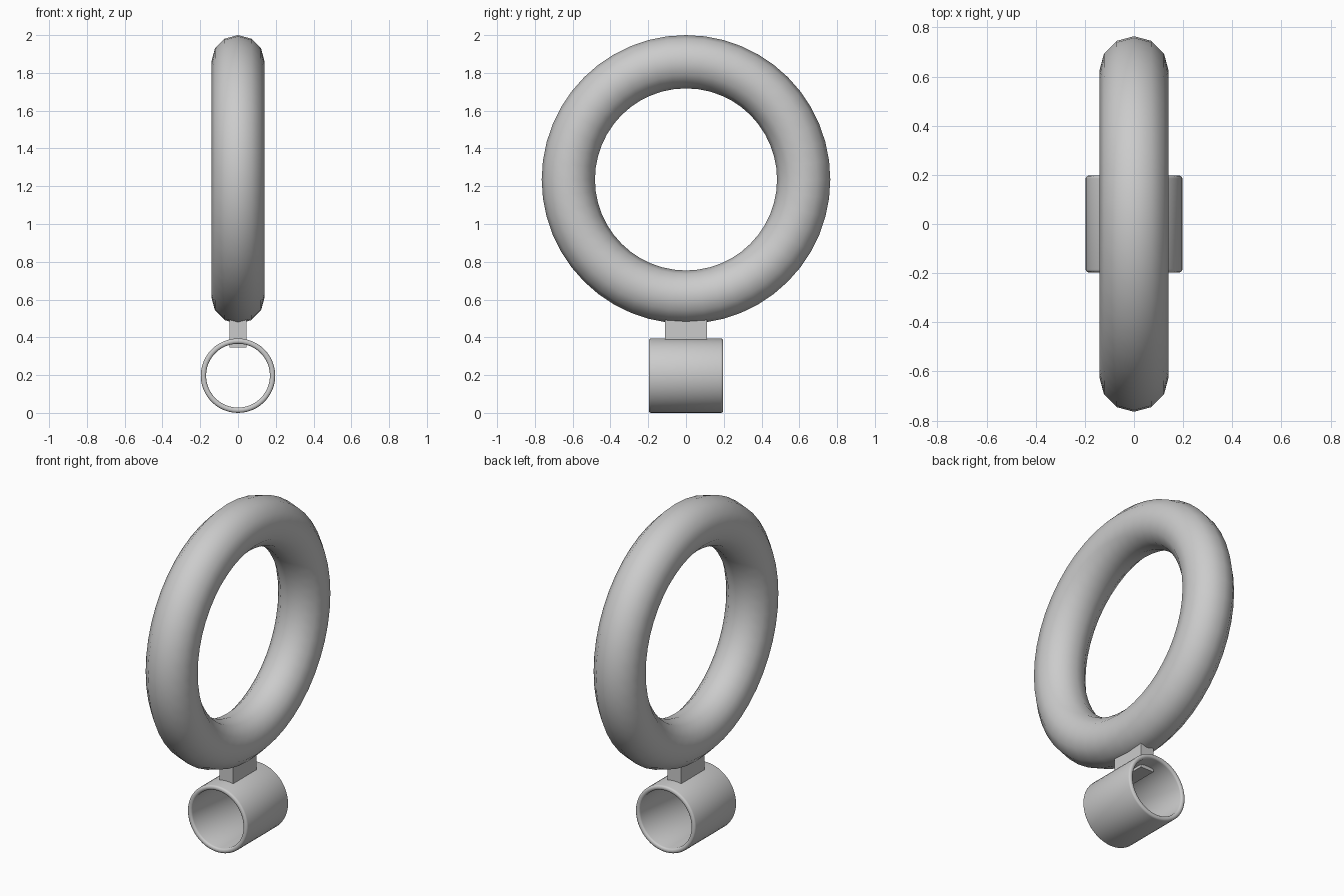
import bpy, bmesh, math

if "Cube" in bpy.data.objects:
    bpy.data.objects.remove(bpy.data.objects["Cube"])


def smooth(obj, angle=40):
    bpy.ops.object.select_all(action='DESELECT')
    obj.select_set(True)
    bpy.context.view_layer.objects.active = obj
    bpy.ops.object.shade_smooth_by_angle(angle=math.radians(angle))


def lathe_y(name, profile, z, segments):
    """Spin a closed (radius, y) profile around the y axis at height z."""
    bm = bmesh.new()
    rings = []
    for i in range(segments):
        a = 2 * math.pi * i / segments
        rings.append([bm.verts.new((r * math.sin(a), y, z + r * math.cos(a)))
                      for r, y in profile])
    n = len(profile)
    for i in range(segments):
        p, q = rings[i], rings[(i + 1) % segments]
        for j in range(n):
            k = (j + 1) % n
            bm.faces.new((p[j], p[k], q[k], q[j]))
    bmesh.ops.recalc_face_normals(bm, faces=bm.faces)
    mesh = bpy.data.meshes.new(name)
    bm.to_mesh(mesh)
    bm.free()
    obj = bpy.data.objects.new(name, mesh)
    bpy.context.collection.objects.link(obj)
    return obj


# Large upright ring
bpy.ops.mesh.primitive_torus_add(
    major_radius=0.623, minor_radius=0.141, major_segments=48,
    minor_segments=12, location=(0, 0, 1.236), rotation=(0, math.pi / 2, 0))
ring = bpy.context.object
ring.name = "ring"
smooth(ring, 60)

# Mounting sleeve: open tube with rounded rims
OUTER, INNER, HALF, ROUND = 0.197, 0.169, 0.197, 0.012
corners = ((OUTER - ROUND, HALF - ROUND, 0), (INNER + ROUND, HALF - ROUND, 90),
           (INNER + ROUND, ROUND - HALF, 180), (OUTER - ROUND, ROUND - HALF, 270))
profile = []
for r, y, start in corners:
    for step in range(4):
        a = math.radians(start + 30 * step)
        profile.append((r + ROUND * math.cos(a), y + ROUND * math.sin(a)))
sleeve = lathe_y("sleeve", profile, OUTER, 48)
smooth(sleeve)

# Block joining ring and sleeve, poking slightly into both
bpy.ops.mesh.primitive_cube_add(size=1, location=(0, 0, 0.4325))
stem = bpy.context.object
stem.name = "stem"
stem.scale = (0.088, 0.22, 0.175)
bpy.ops.object.transform_apply(location=False, rotation=False, scale=True)
